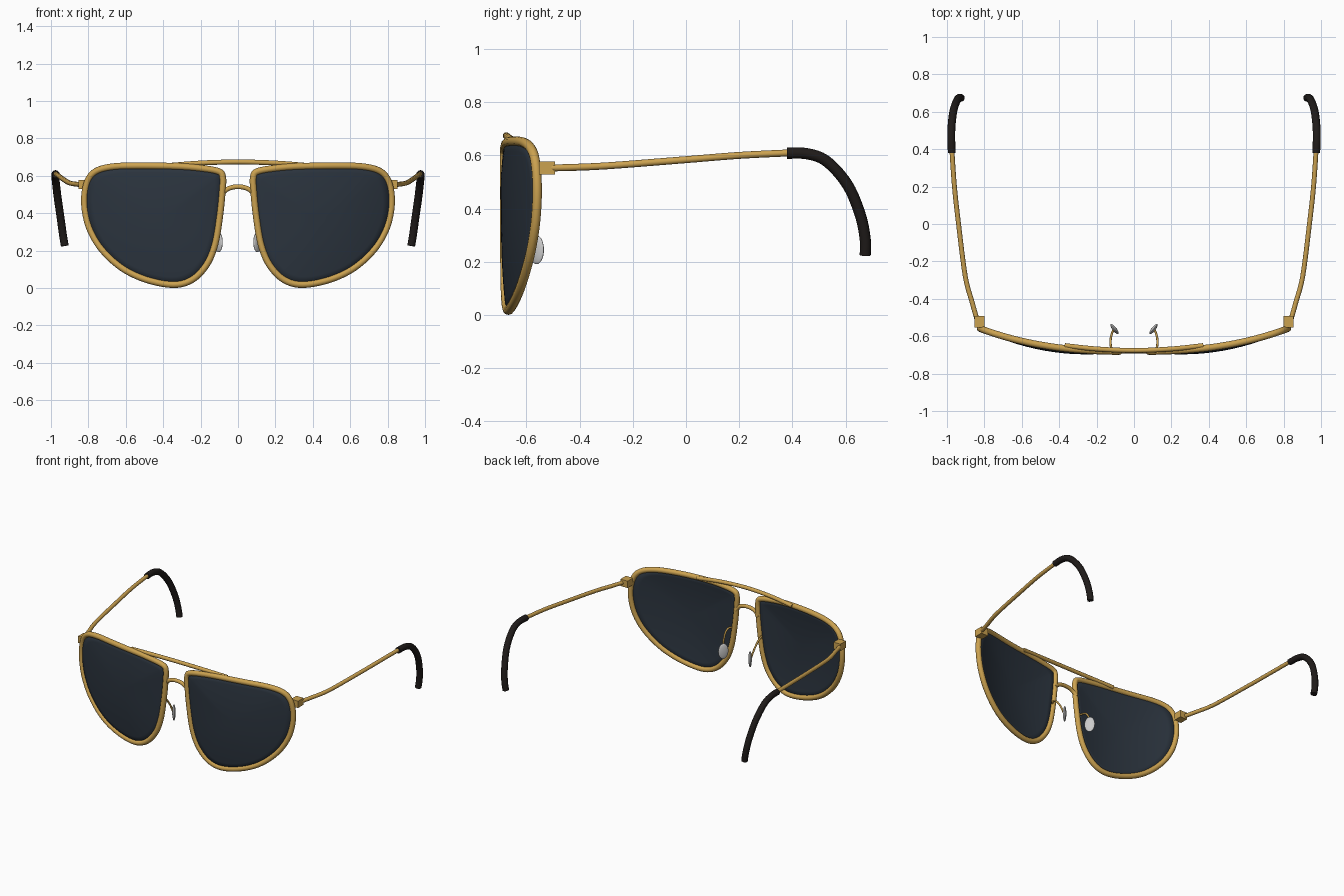
import bpy, bmesh, math
from mathutils import Vector

if "Cube" in bpy.data.objects:
    bpy.data.objects.remove(bpy.data.objects["Cube"])


def material(name, color):
    m = bpy.data.materials.new(name)
    m.diffuse_color = (*color, 1)
    m.use_nodes = True
    m.node_tree.nodes["Principled BSDF"].inputs["Base Color"].default_value = m.diffuse_color
    return m


GOLD = material("gold", (0.60, 0.36, 0.08))
DARK = material("dark_lens", (0.024, 0.034, 0.048))
BLACK = material("black_rubber", (0.014, 0.011, 0.010))
PALE = material("pale_pad", (0.75, 0.75, 0.73))


def smooth_path(pts, steps=6, closed=False):
    """Catmull-Rom curve through the points."""
    p = [Vector(v) for v in pts]
    n = len(p)
    get = (lambda i: p[i % n]) if closed else (lambda i: p[max(0, min(n - 1, i))])
    out = []
    for i in range(n if closed else n - 1):
        a, b, c, d = get(i - 1), get(i), get(i + 1), get(i + 2)
        for k in range(steps):
            t = k / steps
            out.append(0.5 * (2 * b + (c - a) * t + (2 * a - 5 * b + 4 * c - d) * t**2
                              + (3 * b - a - 3 * c + d) * t**3))
    return out if closed else out + [p[-1]]


def finish(ob, mat, smooth=True):
    ob.data.materials.clear()
    ob.data.materials.append(mat)
    bpy.ops.object.select_all(action='DESELECT')
    ob.select_set(True)
    bpy.context.view_layer.objects.active = ob
    if smooth:
        bpy.ops.object.shade_smooth_by_angle(angle=math.radians(40))


def tube(name, path, radius, mat, closed=False):
    cu = bpy.data.curves.new(name, 'CURVE')
    cu.dimensions = '3D'
    cu.bevel_depth = radius
    cu.bevel_resolution = 4
    cu.use_fill_caps = True
    sp = cu.splines.new('POLY')
    sp.points.add(len(path) - 1)
    for q, v in zip(sp.points, path):
        q.co = (*v, 1)
    sp.use_cyclic_u = closed
    ob = bpy.data.objects.new(name, cu)
    bpy.context.collection.objects.link(ob)
    bpy.context.view_layer.objects.active = ob
    ob.select_set(True)
    bpy.ops.object.convert(target='MESH')
    finish(bpy.context.object, mat)


def wrap(x):
    """Depth of the curved front at a given x."""
    return -0.682 + 0.2 * abs(x) ** 2.5


def flip(pts, s):
    return [(s * x, y, z) for x, y, z in pts]


OUTLINE = [(.082, .59), (.102, .622), (.20, .64), (.33, .650), (.54, .653), (.67, .648),
           (.755, .626), (.80, .58), (.82, .50), (.817, .41), (.79, .31), (.727, .205),
           (.62, .107), (.49, .045), (.345, .018), (.245, .045), (.168, .125),
           (.123, .235), (.097, .39), (.083, .53)]
TEMPLE = [(.84, -.51, .553), (.865, -.42, .555), (.902, -.28, .562), (.938, 0, .584),
          (.96, .2, .60), (.974, .40, .61)]
TIP = [(.974, .38, .608), (.977, .457, .606), (.975, .53, .577), (.965, .607, .49),
       (.949, .655, .378), (.936, .674, .285), (.926, .674, .225)]
PAD_WIRE = [(.104, -.68, .36), (.122, -.66, .37), (.125, -.62, .355), (.118, -.585, .305),
            (.108, -.565, .25)]


def lens(name, outline, s):
    # concentric rings closing on a centre point, bulging forward
    bm = bmesh.new()
    cx, cz, rings = 0.43, 0.36, 8
    prev = None
    for r in range(rings):
        t = 1 - r / rings
        ring = []
        for v in outline:
            x, z = cx + (v.x - cx) * t, cz + (v.z - cz) * t
            ring.append(bm.verts.new((s * x, wrap(x) - 0.022 * (1 - t * t), z)))
        n = len(ring)
        if prev:
            for i in range(n):
                bm.faces.new((prev[i], prev[(i + 1) % n], ring[(i + 1) % n], ring[i]))
        prev = ring
    mid = bm.verts.new((s * cx, wrap(cx) - 0.022, cz))
    for i in range(n):
        bm.faces.new((prev[i], prev[(i + 1) % n], mid))
    bmesh.ops.recalc_face_normals(bm, faces=bm.faces)
    me = bpy.data.meshes.new(name)
    bm.to_mesh(me)
    bm.free()
    ob = bpy.data.objects.new(name, me)
    bpy.context.collection.objects.link(ob)
    mod = ob.modifiers.new("thickness", 'SOLIDIFY')
    mod.thickness = 0.01
    mod.offset = 0
    finish(ob, DARK)


base = smooth_path([(x, 0, z) for x, z in OUTLINE], 5, True)
for s, side in ((1, "right"), (-1, "left")):
    # rim and lens
    tube("rim_" + side, [(s * v.x, wrap(v.x), v.z) for v in base], 0.018, GOLD, True)
    lens("lens_" + side, base, s)
    # hinge block
    bpy.ops.mesh.primitive_cube_add(size=1, location=(s * .826, -.523, .553))
    hinge = bpy.context.object
    hinge.name = "hinge_" + side
    hinge.scale = (.055, .06, .048)
    finish(hinge, GOLD, False)
    # temple arm and ear tip
    tube("temple_" + side, smooth_path(flip(TEMPLE, s)), 0.013, GOLD)
    tube("ear_tip_" + side, smooth_path(flip(TIP, s)), 0.021, BLACK)
    # nose pad and its wire
    tube("pad_wire_" + side, smooth_path(flip(PAD_WIRE, s)), 0.006, GOLD)
    bpy.ops.mesh.primitive_uv_sphere_add(segments=24, ring_count=14, radius=1,
                                         location=(s * .104, -.562, .245))
    pad = bpy.context.object
    pad.name = "nose_pad_" + side
    pad.scale = (.034, .011, .054)
    pad.rotation_euler = (0, 0, s * math.radians(52))
    finish(pad, PALE)

# bridge arch and top bar
tube("bridge", smooth_path([(-.088, -.672, .495), (-.066, -.68, .522), (-.035, -.68, .537),
                            (0, -.68, .541), (.035, -.68, .537), (.066, -.68, .522),
                            (.088, -.672, .495)]), 0.013, GOLD)
tube("top_bar", smooth_path([(-.37, -.65, .655), (-.2, -.668, .668), (0, -.676, .674),
                             (.2, -.668, .668), (.37, -.65, .655)]), 0.013, GOLD)
